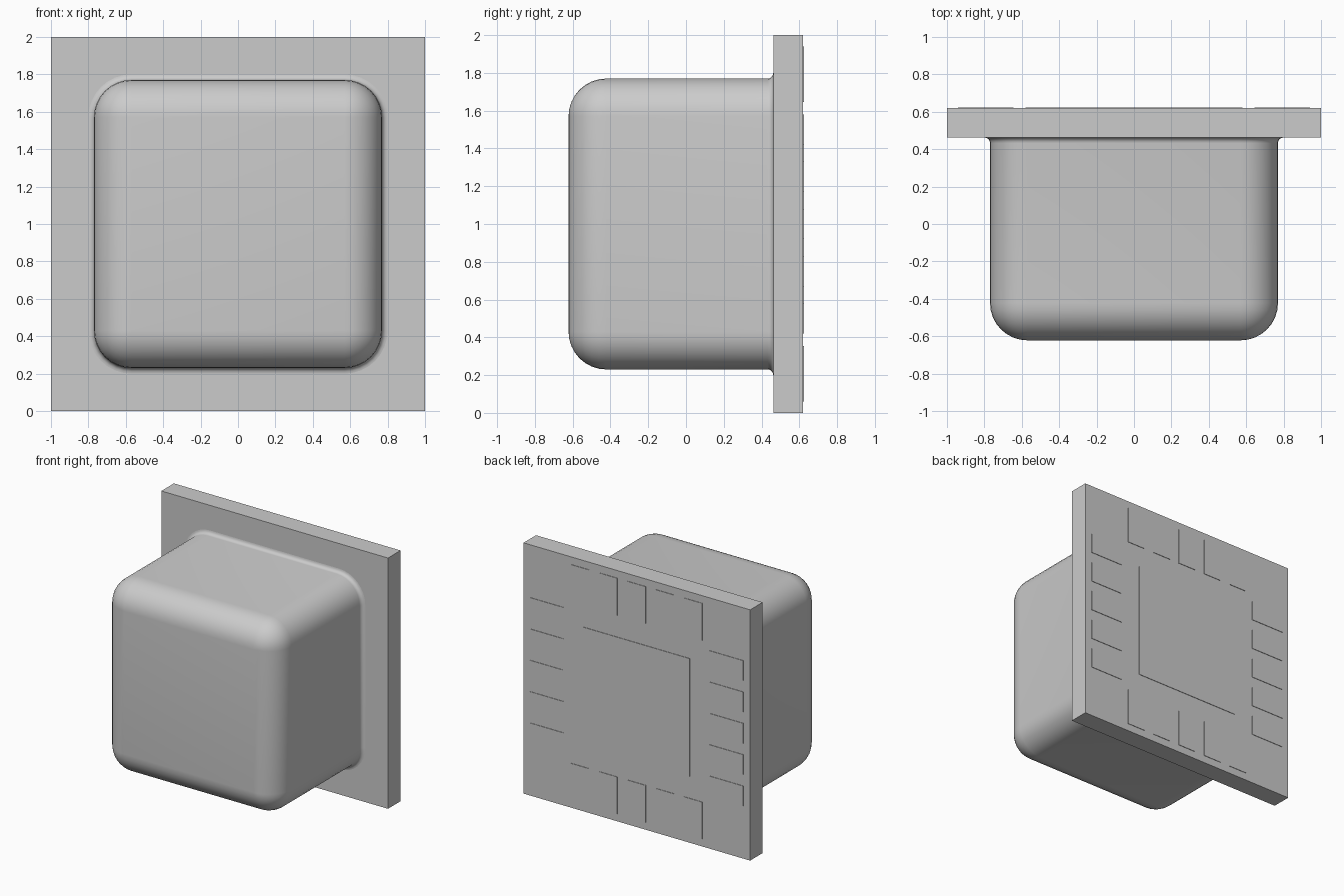
import bpy, bmesh, math

if "Cube" in bpy.data.objects:
    bpy.data.objects.remove(bpy.data.objects["Cube"])

grey = bpy.data.materials.new("plain grey")
grey.diffuse_color = (0.6, 0.6, 0.6, 1)
grey.use_nodes = True
grey.node_tree.nodes["Principled BSDF"].inputs["Base Color"].default_value = grey.diffuse_color

CZ = 1.0                        # height of the centre
FRONT, SEAT, BACK, PAD_BACK = -0.622, 0.462, 0.62, 0.624


def finish(bm, name):
    bmesh.ops.remove_doubles(bm, verts=bm.verts, dist=1e-5)
    bmesh.ops.recalc_face_normals(bm, faces=bm.faces)
    mesh = bpy.data.meshes.new(name)
    bm.to_mesh(mesh)
    bm.free()
    mesh.materials.append(grey)
    obj = bpy.data.objects.new(name, mesh)
    bpy.context.collection.objects.link(obj)
    return obj


def box(name, x0, x1, y0, y1, z0, z1):
    bm = bmesh.new()
    bmesh.ops.create_cube(bm, size=1)
    for v in bm.verts:
        v.co = ((x0 + x1) / 2 + v.co.x * (x1 - x0),
                (y0 + y1) / 2 + v.co.y * (y1 - y0),
                (z0 + z1) / 2 + v.co.z * (z1 - z0))
    return finish(bm, name)


def rounded_ring(bm, half, radius, y, steps=8):
    ring = []
    for sx, sz, start in ((1, 1, 0), (-1, 1, 90), (-1, -1, 180), (1, -1, 270)):
        for i in range(steps + 1):
            a = math.radians(start + 90 * i / steps)
            ring.append(bm.verts.new((sx * (half - radius) + radius * math.cos(a), y,
                                      CZ + sz * (half - radius) + radius * math.sin(a))))
    return ring


# Housing: rounded block with a small flared fillet where it meets the plate
HALF, R, FILLET = 0.77, 0.2, 0.03
sections = []
for i in range(9):
    a = math.pi / 2 * i / 8
    sections.append((R * (1 - math.sin(a)), FRONT + R * (1 - math.cos(a))))
for i in range(6):
    a = math.pi / 2 * i / 5
    sections.append((-FILLET * (1 - math.cos(a)), SEAT - FILLET + FILLET * math.sin(a)))
bm = bmesh.new()
rings = [rounded_ring(bm, HALF - d, R - d, y) for d, y in sections]
# The first ring has zero corner radius, so its front cap is a plain square
bm.faces.new([rings[0][k * 9] for k in range(4)])
for a, b in zip(rings, rings[1:]):
    for i in range(len(a)):
        j = (i + 1) % len(a)
        bm.faces.new((a[i], a[j], b[j], b[i]))
bm.faces.new(rings[-1])
housing = finish(bm, "housing")
bpy.context.view_layer.objects.active = housing
housing.select_set(True)
bpy.ops.object.shade_smooth_by_angle(angle=math.radians(40))

# Mounting plate
box("base_plate", -1, 1, SEAT, BACK, 0, 2)

# Thin contact pads on the back
box("centre_pad", -0.47, 0.47, BACK, PAD_BACK, 0.53, 1.47)
for i in range(5):
    c = -0.5 + 0.25 * i
    for side, s in (("right", 1), ("left", -1)):
        lo, hi = sorted((s * 0.645, s * 0.94))
        box(f"{side}_pad_{i + 1}", lo, hi, BACK, PAD_BACK, CZ + c - 0.08, CZ + c + 0.08)
    for side, s in (("top", 1), ("bottom", -1)):
        lo, hi = sorted((s * 0.645, s * 0.94))
        box(f"{side}_pad_{i + 1}", c - 0.08, c + 0.08, BACK, PAD_BACK, CZ + lo, CZ + hi)
